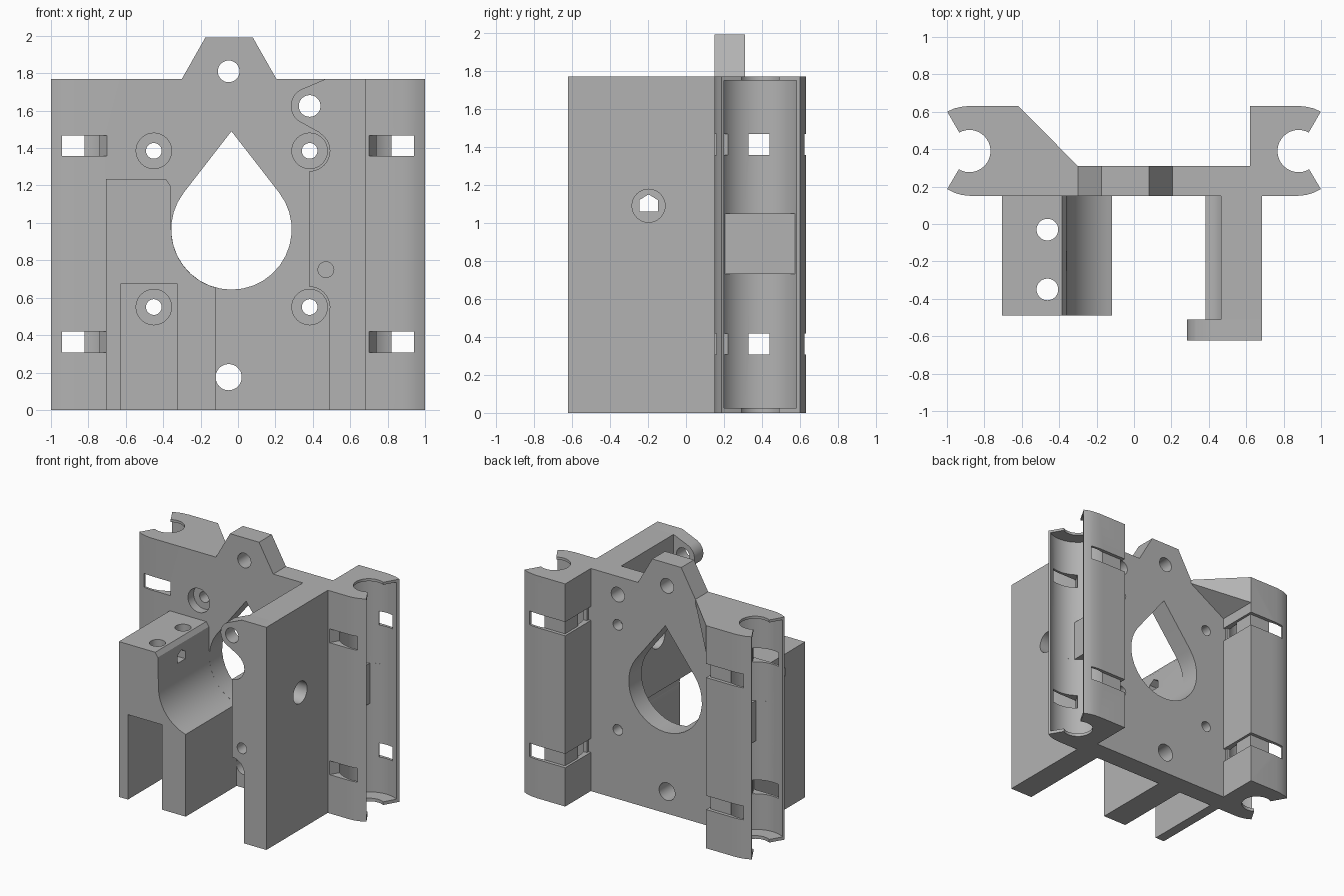
import bpy, bmesh
from math import cos, sin, pi, acos, atan2, hypot
from mathutils import Vector

if "Cube" in bpy.data.objects:
    bpy.data.objects.remove(bpy.data.objects["Cube"])

grey = bpy.data.materials.new("printed_grey")
grey.use_nodes = True
grey.diffuse_color = (0.45, 0.45, 0.45, 1)
grey.node_tree.nodes["Principled BSDF"].inputs["Base Color"].default_value = grey.diffuse_color


def place(axis, u, v, w):
    return {"x": (w, u, v), "y": (u, w, v), "z": (u, v, w)}[axis]


def finish(name, bm):
    bmesh.ops.recalc_face_normals(bm, faces=bm.faces)
    mesh = bpy.data.meshes.new(name)
    bm.to_mesh(mesh)
    bm.free()
    mesh.materials.append(grey)
    ob = bpy.data.objects.new(name, mesh)
    bpy.context.collection.objects.link(ob)
    return ob


def prism(name, outline, axis, lo, hi):
    """Extrude a 2D outline along an axis."""
    bm = bmesh.new()
    rings = [[bm.verts.new(place(axis, u, v, w)) for u, v in outline] for w in (lo, hi)]
    bm.faces.new(rings[0])
    bm.faces.new(rings[1])
    n = len(outline)
    for i in range(n):
        j = (i + 1) % n
        bm.faces.new((rings[0][i], rings[0][j], rings[1][j], rings[1][i]))
    return finish(name, bm)


def arc(u, v, r, a, b, n):
    return [(u + r * cos(a + (b - a) * i / n), v + r * sin(a + (b - a) * i / n)) for i in range(n + 1)]


def rect(u0, u1, v0, v1):
    return [(u0, v0), (u1, v0), (u1, v1), (u0, v1)]


def hole(axis, u, v, r, lo, hi, n=32):
    return prism("cutter", arc(u, v, r, 0, 2 * pi, n)[:-1], axis, lo, hi)


def box(x0, x1, y0, y1, z0, z1):
    return prism("cutter", rect(x0, x1, y0, y1), "z", z0, z1)


def boolean(ob, others, mode="DIFFERENCE"):
    bpy.context.view_layer.objects.active = ob
    for other in others:
        mod = ob.modifiers.new("cut", "BOOLEAN")
        mod.operation, mod.object, mod.solver = mode, other, "EXACT"
        bpy.ops.object.modifier_apply(modifier=mod.name)
        bpy.data.objects.remove(other)


def smooth(ob):
    bpy.ops.object.select_all(action="DESELECT")
    ob.select_set(True)
    bpy.context.view_layer.objects.active = ob
    bpy.ops.object.shade_smooth_by_angle(angle=0.5)


H = 1.77            # height of the body
FRONT, BACK = 0.15, 0.31
CX, CZ, CR = -0.035, 0.965, 0.322   # central opening
screws = [(x, z) for x in (-0.45, 0.383) for z in (0.55, 1.385)]

# Mounting plate with the top tab
plate = prism("mounting_plate", [(-0.63, 0), (0.63, 0), (0.63, H), (0.205, H), (0.08, 1.99),
                                 (-0.175, 1.99), (-0.3, H), (-0.63, H)], "y", FRONT, BACK)
apex = 1.49
t = acos(CR / (apex - CZ))
teardrop = arc(CX, CZ, CR, pi / 2 + t, 2.5 * pi - t, 24) + [(CX, apex)]
cuts = [prism("cutter", teardrop, "y", 0, 0.5),
        hole("y", -0.05, 1.81, 0.058, 0, 0.5), hole("y", -0.05, 0.175, 0.07, 0, 0.5),
        hole("y", 0.383, 1.625, 0.058, 0, 0.5)]
for x, z in screws:
    cuts += [hole("y", x, z, 0.042, 0, 0.5), hole("y", x, z, 0.095, 0, 0.22)]
boolean(plate, cuts)
smooth(plate)

# Bearing holders at both sides
BX, BY, BR = 0.88, 0.39, 0.22
for s, name in ((1, "left_bearing_holder"), (-1, "right_bearing_holder")):
    def flip(pts):
        return [(s * u, v) for u, v in pts]

    def span(a, b, *rest):
        return box(min(s * a, s * b), max(s * a, s * b), *rest)

    body = [(0.62, FRONT), (0.87, FRONT), (0.92, 0.155), (0.96, 0.167), (1, 0.187),
            (1, 0.6), (0.96, 0.618), (0.92, 0.627), (0.87, 0.632), (0.62, 0.632)]
    holder = prism(name, flip(body), "z", 0, H)
    # bearing pockets, spacer rib between them, shaft passage and flared mouth
    a = acos((0.76 - BX) / BR)
    cuts = [hole("z", s * BX, BY, BR, 0.025, 0.73, 48), hole("z", s * BX, BY, BR, 1.05, 1.75, 48),
            prism("cutter", flip(arc(BX, BY, BR, -a, a, 32)), "z", 0.7, 1.1),
            hole("z", s * BX, BY, 0.113, -1, 3),
            prism("cutter", flip([(0.9, BY), (0.935, 0.295), (1.05, 0.1), (1.05, 0.69), (0.935, 0.49)]),
                  "z", -1, 3)]
    # cable tie channels
    for z0 in (0.308, 1.357):
        z1 = z0 + 0.11
        cuts += [prism("cutter", flip([(0.7, 0.1), (0.94, 0.1), (0.94, BY), (0.74, BY), (0.74, 0.22),
                                       (0.7, FRONT)]), "z", z0, z1),
                 span(0.82, 0.94, BY, 0.8, z0, z1),
                 span(0.5, 0.8, 0.33, 0.44, z0, z1),
                 span(0.5, 0.64, BACK, 0.8, z0, z1),
                 span(0.5, 0.83, 0.605, 0.8, z0, z1)]
    boolean(holder, cuts)
    smooth(holder)

# Wedge gusset at the top of the right holder
bm = bmesh.new()
for x, y, z in ((-0.3, BACK, 1.74), (-0.62, BACK, 1.55), (-0.62, 0.632, 1.55)):
    bm.verts.new((x, y, z))
    bm.verts.new((x, y, H))
bmesh.ops.convex_hull(bm, input=bm.verts)
finish("top_gusset", bm)

# Cradle block with two legs
start, end = pi, 2 * pi - acos((-0.117 - CX) / CR)
profile = [(-0.117, 0), (-0.325, 0), (-0.325, 0.675), (-0.625, 0.675), (-0.625, 0), (-0.705, 0),
           (-0.705, 1.235), (-0.385, 1.235), (-0.362, 1.2)] + arc(CX, CZ, CR, start, end, 14)
cradle = prism("cradle_block", profile, "y", -0.49, FRONT)
nut = [(-0.245, 1.06), (-0.148, 1.06), (-0.148, 1.12), (-0.197, 1.15), (-0.245, 1.12)]
boolean(cradle, [hole("z", -0.463, -0.03, 0.058, 0.5, 1.5),
                 hole("z", -0.463, -0.35, 0.058, 0.5, 1.5),
                 prism("cutter", nut, "x", -1, -0.2)])
smooth(cradle)

# Side wall with its screwdriver clearances
wall = prism("side_wall", [(0.488, 0), (0.685, 0), (0.685, H), (0.465, H), (0.465, 1.385),
                           (0.383, 1.385), (0.383, 0.55), (0.488, 0.55)], "y", -0.51, FRONT)
boolean(wall, [hole("y", x, z, 0.108, -1, 0.3) for x, z in screws[2:]]
        + [hole("x", -0.197, 1.09, 0.087, 0, 1)])
smooth(wall)

# Front lip with the upper screw ear
ear = arc(0.383, 1.625, 0.1, 2.1, 4.1, 14)
lip = prism("front_lip", [(0.488, 0), (0.685, 0), (0.685, H), (0.47, H)] + ear
            + [(0.44, 1.48), (0.383, 1.385), (0.383, 0.55), (0.488, 0.55)], "y", -0.622, -0.51)
boolean(lip, [hole("y", x, z, 0.108, -1, 0.3) for x, z in screws[2:]]
        + [hole("y", 0.383, 1.625, 0.058, -1, 0), hole("y", 0.47, 0.75, 0.042, -1, -0.53)])
smooth(lip)
